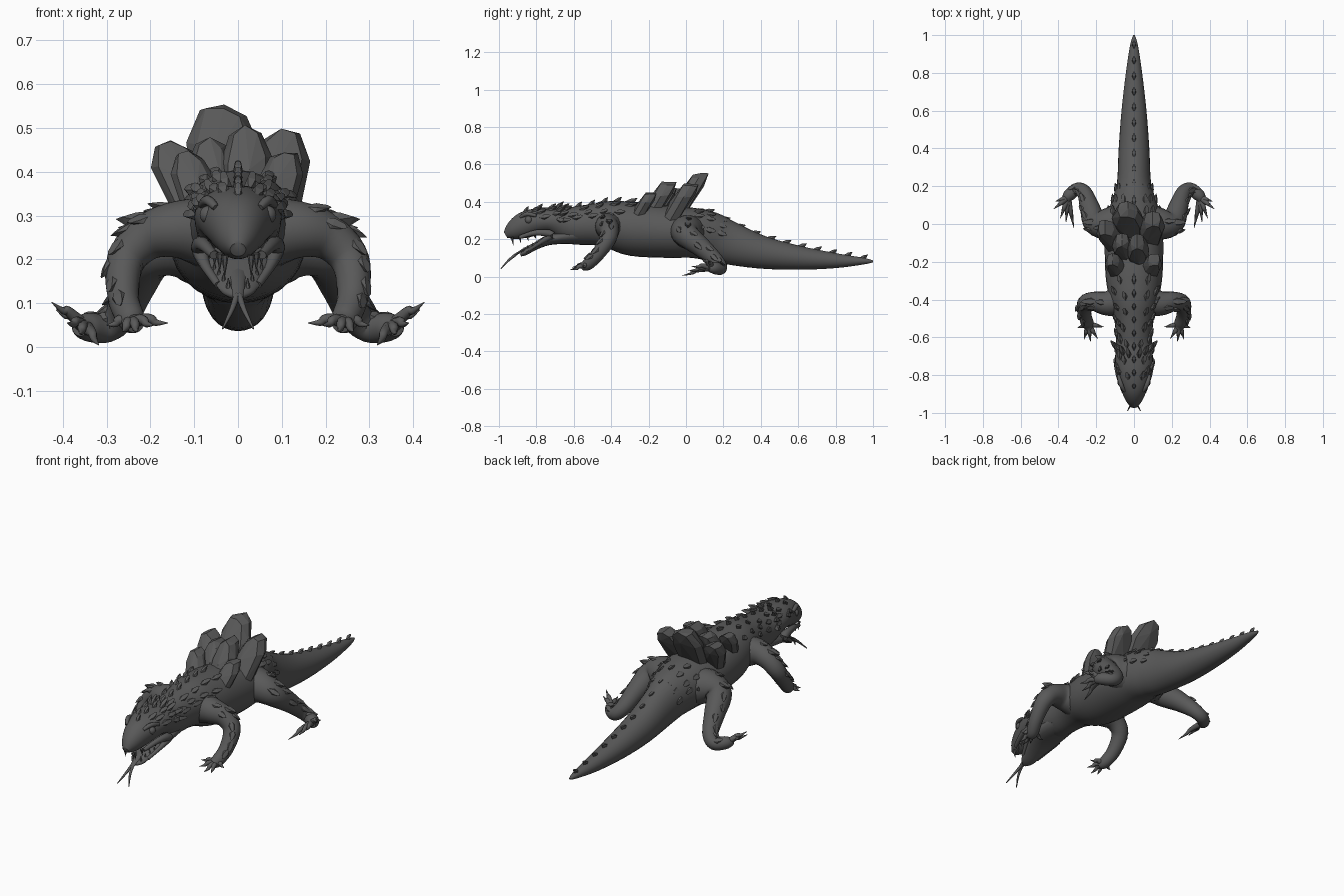
import bpy, bmesh, math, random
from mathutils import Vector

random.seed(4)
cube = bpy.data.objects.get("Cube")
if cube:
    bpy.data.objects.remove(cube, do_unlink=True)

grey = bpy.data.materials.new("stone_grey")
grey.use_nodes = True
grey.diffuse_color = (0.1, 0.1, 0.1, 1)
grey.node_tree.nodes["Principled BSDF"].inputs["Base Color"].default_value = grey.diffuse_color
SIDES = (("left", 1), ("right", -1))


def finish(bm, name, angle=None):
    """Turn a bmesh into a named object, smooth below the given angle."""
    bmesh.ops.recalc_face_normals(bm, faces=bm.faces)
    mesh = bpy.data.meshes.new(name)
    bm.to_mesh(mesh)
    bm.free()
    mesh.materials.append(grey)
    obj = bpy.data.objects.new(name, mesh)
    bpy.context.collection.objects.link(obj)
    if angle:
        bpy.ops.object.select_all(action='DESELECT')
        obj.select_set(True)
        bpy.context.view_layer.objects.active = obj
        bpy.ops.object.shade_smooth_by_angle(angle=math.radians(angle))


def spline(rows, steps):
    """Catmull-Rom interpolation of rows of numbers."""
    rows = [Vector(r) for r in rows]
    ends = [rows[0]] + rows + [rows[-1]]
    out = []
    for a, b, c, d in zip(ends, ends[1:], ends[2:], ends[3:]):
        for i in range(steps):
            t = i / steps
            out.append(b + (c - a) * (t / 2) + (a * 2 - b * 5 + c * 4 - d) * (t * t / 2)
                       + (b * 3 - a - c * 3 + d) * (t ** 3 / 2))
    return out + [rows[-1]]


def tube(bm, rows, steps=4, sides=16):
    """Loft ellipses along rows of x, y, z, half width, half height."""
    rows = spline(rows, steps)
    centres = [Vector(r[:3]) for r in rows]
    rings = []
    for i, row in enumerate(rows):
        along = (centres[min(i + 1, len(rows) - 1)] - centres[max(i - 1, 0)]).normalized()
        side = along.cross(Vector((0, 0, 1)))
        side = side.normalized() if side.length > 0.05 else Vector((1, 0, 0))
        up = side.cross(along)
        ring = []
        for k in range(sides):
            a = math.tau * k / sides
            ring.append(bm.verts.new(centres[i] + side * max(row[3], 0.001) * math.cos(a)
                                     + up * max(row[-1], 0.001) * math.sin(a)))
        rings.append(ring)
    for r, s in zip(rings, rings[1:]):
        for k in range(sides):
            n = (k + 1) % sides
            bm.faces.new((r[k], r[n], s[n], s[k]))
    bm.faces.new(rings[0])
    bm.faces.new(rings[-1])


def limb(bm, rows, **kw):
    tube(bm, [(*r, r[3]) for r in rows], **kw)


def hull(bm, points):
    verts = [bm.verts.new(p) for p in points]
    res = bmesh.ops.convex_hull(bm, input=verts)
    junk = {v for v in res["geom_interior"] + res["geom_unused"] if isinstance(v, bmesh.types.BMVert)}
    bmesh.ops.delete(bm, geom=list(junk), context='VERTS')


def scale_plate(bm, base, along, normal, length, width, height):
    """Wedge-shaped scale, low in front with a raised rear tip."""
    along, normal = along.normalized(), normal.normalized()
    side = along.cross(normal)
    base = base - normal * 0.005
    pts = [base - along * length * 0.5, base + along * length * 0.4,
           base + along * length * 0.6 + normal * height]
    for s in (-1, 1):
        pts += [base + side * s * width * 0.5,
                base + side * s * width * 0.35 + normal * height * 0.75 + along * length * 0.05,
                base + side * s * width * 0.25 + normal * height * 0.95 + along * length * 0.45]
    hull(bm, pts)


# Body stations: y, top, bottom, half width
stations = [
    (-.965, .24, .205, .018), (-.93, .29, .195, .045), (-.87, .342, .203, .07),
    (-.8, .364, .222, .09), (-.72, .37, .225, .1), (-.62, .372, .175, .095),
    (-.5, .388, .168, .105), (-.4, .405, .15, .13), (-.28, .4, .11, .15),
    (-.1, .378, .1, .155), (.03, .368, .1, .145), (.13, .345, .085, .115),
    (.22, .3, .065, .09), (.4, .22, .042, .081), (.6, .165, .036, .066),
    (.8, .125, .045, .043), (.95, .1, .065, .02), (1, .086, .076, .004)]
bm = bmesh.new()
tube(bm, [(0, y, (t + b) / 2, w, (t - b) / 2) for y, t, b, w in stations], steps=4, sides=28)
finish(bm, "body_and_tail", 50)
fine = spline(stations, 8)


def skin(y, a):
    """Point, rearward direction and normal on the body, angle from the top."""
    def at(v):
        for p, q in zip(fine, fine[1:]):
            if p[0] <= v <= q[0]:
                break
        _, t, b, w = p.lerp(q, (v - p[0]) / (q[0] - p[0]))
        return Vector((w * math.sin(a), v, (t + b) / 2 + (t - b) / 2 * math.cos(a))), w, (t - b) / 2
    p, w, h = at(y)
    along = (at(y + .01)[0] - p).normalized()
    normal = Vector((math.sin(a) * h, 0, math.cos(a) * w))
    return p, along, (normal - along * normal.dot(along)).normalized()


# Lower jaw
bm = bmesh.new()
tube(bm, [(0, -.58, .225, .08, .05), (0, -.72, .2, .086, .03), (0, -.8, .165, .064, .02),
          (0, -.86, .128, .04, .015), (0, -.885, .115, .012, .008)])
finish(bm, "lower_jaw", 50)

# Cheek folds joining the jaws
for name, s in SIDES:
    bm = bmesh.new()
    limb(bm, [(s * .055, -.89, .21, .01), (s * .08, -.8, .235, .016),
              (s * .086, -.72, .225, .022), (s * .075, -.77, .187, .012), (s * .045, -.84, .142, .009)], sides=10)
    finish(bm, name + "_cheek_fold", 60)

# Forked tongue
bm = bmesh.new()
tube(bm, [(0, -.72, .21, .02, .008), (0, -.84, .16, .017, .007), (0, -.92, .112, .012, .006)], sides=8)
for s in (-1, 1):
    limb(bm, [(s * .003, -.91, .118, .008), (s * .014, -.95, .085, .006), (s * .035, -.99, .042, .002)], sides=8)
finish(bm, "forked_tongue", 50)

# Teeth along both jaws, longest in front
bm = bmesh.new()
for s in (-1, 1):
    for i in range(4):
        f = i / 3
        top = Vector((s * (.03 + .035 * f), -.93 + .12 * f, .21 + .012 * f))
        limb(bm, [(*top, .009), (*(top + Vector((0, .008, -.045 + .025 * f))), .001)], steps=1, sides=6)
        low = Vector((s * (.022 + .032 * f), -.865 + .07 * f, .132 + .035 * f))
        limb(bm, [(*low, .007), (*(low + Vector((0, -.004, .026))), .001)], steps=1, sides=6)
finish(bm, "teeth")

# Eyes with brow ridges
for name, s in SIDES:
    bm = bmesh.new()
    bmesh.ops.create_uvsphere(bm, u_segments=14, v_segments=10, radius=.021)
    bmesh.ops.translate(bm, verts=bm.verts, vec=(s * .067, -.84, .302))
    finish(bm, name + "_eye", 60)
    bm = bmesh.new()
    limb(bm, [(s * .05, -.885, .318, .008), (s * .069, -.85, .335, .012), (s * .083, -.8, .325, .009)], sides=8)
    finish(bm, name + "_brow", 60)

# Legs, clawed digits and leg scales
front_path = [(.06, -.4, .26, .085), (.14, -.42, .268, .066), (.21, -.41, .248, .052),
              (.257, -.42, .195, .044), (.262, -.475, .115, .036), (.245, -.525, .066, .032), (.235, -.555, .054, .022)]
hind_path = [(.06, .02, .23, .1), (.14, 0, .24, .085), (.205, .01, .215, .066), (.235, .09, .15, .052),
             (.262, .165, .08, .04), (.3, .185, .044, .034), (.345, .15, .046, .032), (.36, .12, .045, .02)]
front_tips = [(.16, -.545, .055), (.192, -.608, .05), (.23, -.622, .035), (.264, -.61, .035), (.3, -.55, .05)]
hind_tips = [(.318, -.02, .005), (.36, .01, .03), (.39, .03, .055), (.425, .08, .102), (.415, .12, .085)]


def build_leg(name, s, path, tips, palm):
    flip = lambda p: Vector((p[0] * s, p[1], p[2]))
    bm = bmesh.new()
    limb(bm, [(*flip(p), p[3]) for p in path], steps=5, sides=18)
    finish(bm, name + "_leg", 60)
    bm = bmesh.new()
    root = Vector(palm)
    for tip in tips:
        tip = Vector(tip)
        knuckle = root.lerp(tip, .5) + Vector((0, 0, .008))
        limb(bm, [(*flip(root), .018), (*flip(knuckle), .0115), (*flip(root.lerp(tip, .66)), .008),
                  (*flip(tip), .001)], sides=8)
    finish(bm, name + "_digits", 60)
    bm = bmesh.new()
    dense = spline(path, 4)
    for i in range(5, len(dense) - 6, 2):
        here, along = Vector(dense[i][:3]), Vector(dense[i + 1][:3]) - Vector(dense[i][:3])
        along.normalize()
        out = Vector((.7, 0, .7)) if i % 4 == 1 else Vector((.5, -.5, .6))
        out += Vector((random.uniform(-.3, .3), random.uniform(-.4, .4), 0))
        out = (out - along * out.dot(along)).normalized()
        scale_plate(bm, flip(here + out * dense[i][3]), flip(along), flip(out),
                    random.uniform(.055, .075), .032, .014)
    # Large shoulder plate
    here, along = Vector(dense[8][:3]), Vector((.8, 0, -.4))
    scale_plate(bm, flip(here + Vector((.01, 0, dense[8][3] - .006))), flip(along), Vector((s * .4, 0, .8)),
                .09, .04, .03)
    finish(bm, name + "_leg_scales")


for name, s in SIDES:
    build_leg(name + "_front", s, front_path, front_tips, (.242, -.53, .058))
    build_leg(name + "_hind", s, hind_path, hind_tips, (.35, .14, .046))

# Spine scales from head to tail tip
bm = bmesh.new()
y = -.86
while y < .97:
    size = .045 if y < -.3 else .064 - .025 * max(y, 0)
    if not -.27 < y < .1:
        scale_plate(bm, *skin(y, 0), size, .022, .026)
    y += .07 if y < -.3 else .083
finish(bm, "spine_scales")

# Rows of scales on the head, neck and hips
bm = bmesh.new()
for s in (-1, 1):
    for row, angle in enumerate((28, 50, 72)):
        for i in range(7 - row):
            y = -.81 + .085 * i + .025 * row
            a = math.radians(angle + random.uniform(-7, 7)) * s
            scale_plate(bm, *skin(y, a), random.uniform(.05, .07), .03, .02)
        for i in range(3):
            a = math.radians(angle + random.uniform(-5, 5)) * s
            scale_plate(bm, *skin(.06 + .06 * i, a), .065, .035, .02)
    # Raised crest at the back of the head
    for angle in (16, 36, 56, 76):
        p, along, normal = skin(-.7 + .0006 * angle, math.radians(angle) * s)
        scale_plate(bm, p, along + normal * .3, normal, .065, .028, .03)
finish(bm, "body_scales")

# Faceted back plates: x, y, width, top, thickness, sideways lean
outline = [(-.42, 0), (-.5, .58), (-.34, .9), (-.05, 1), (.28, .95), (.5, .65), (.42, 0)]
plates = [(-.02, -.07, .17, .56, .1, -.08), (.08, -.09, .14, .5, .1, .12), (-.09, -.12, .13, .475, .095, -.4),
          (.02, -.215, .12, .51, .1, 0), (-.08, -.275, .1, .45, .075, -.25), (.08, -.275, .1, .45, .075, .2),
          (-.05, -.19, .11, .48, .09, -.1)]
for i, (x, y, width, top, thick, roll) in enumerate(plates):
    bm = bmesh.new()
    pts = []
    for u, v in outline:
        u *= 1 if i % 2 else -1
        for side, shrink in ((-.35, .72), (.05, 1), (.45, .8)):
            z = (top - .3) * v * random.uniform(.94, 1)
            pts.append((x + u * width * shrink + roll * z, y + side * thick + .58 * z, .3 + z))
    # Ridges that break the front and back into facets
    for side, v in ((-.55, .5), (.6, .7)):
        z = (top - .3) * v
        pts.append((x + roll * z + random.uniform(-.2, .2) * width, y + side * thick + .58 * z, .3 + z))
    hull(bm, pts)
    finish(bm, "back_plate_" + str(i + 1))
